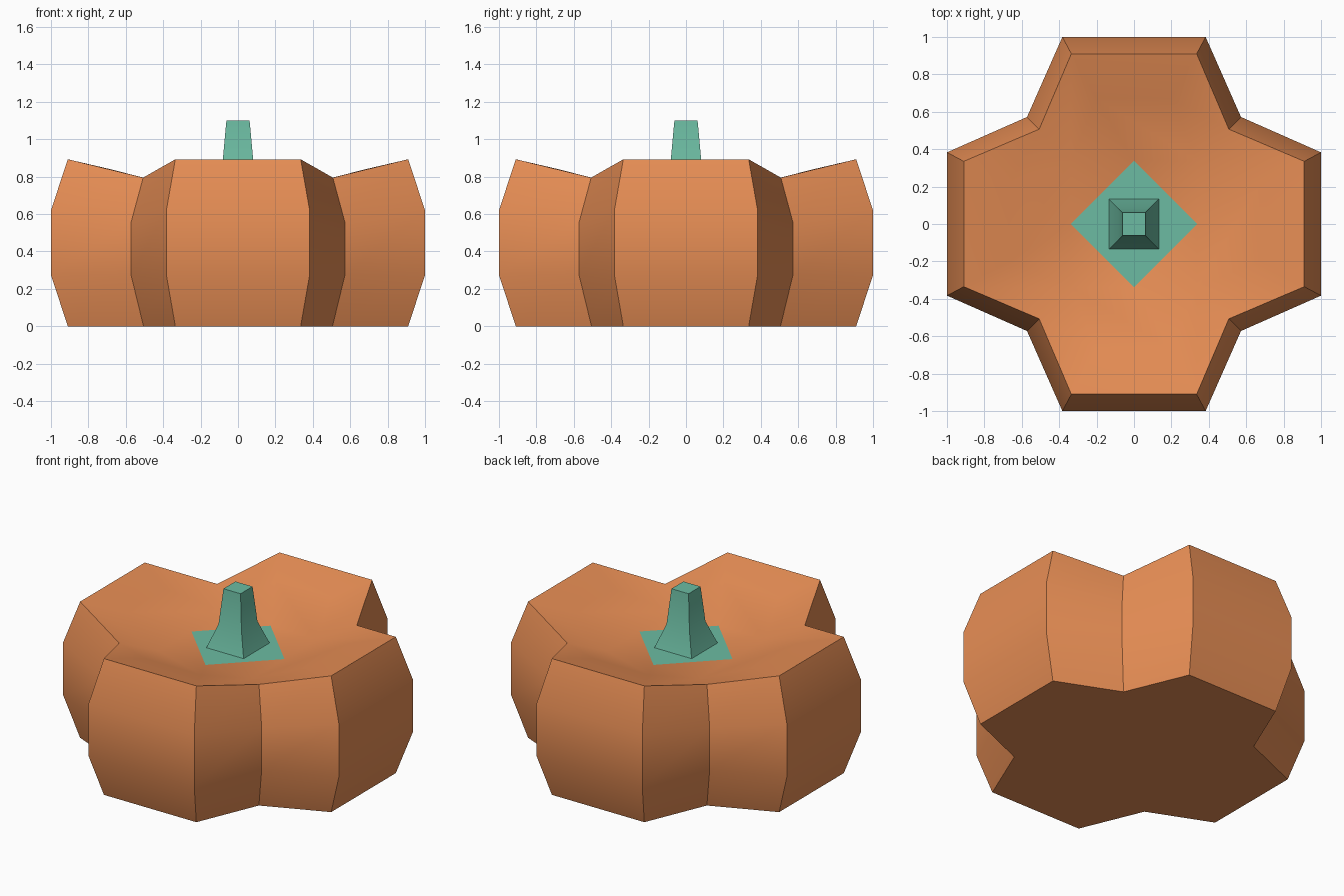
import bpy, bmesh, math

if "Cube" in bpy.data.objects:
    bpy.data.objects.remove(bpy.data.objects["Cube"])


def material(name, color):
    m = bpy.data.materials.new(name)
    m.diffuse_color = color
    m.use_nodes = True
    m.node_tree.nodes["Principled BSDF"].inputs["Base Color"].default_value = m.diffuse_color
    return m


def make_object(name, bm, mat):
    bmesh.ops.recalc_face_normals(bm, faces=bm.faces)
    me = bpy.data.meshes.new(name)
    bm.to_mesh(me)
    bm.free()
    me.materials.append(mat)
    ob = bpy.data.objects.new(name, me)
    bpy.context.collection.objects.link(ob)
    bpy.context.view_layer.objects.active = ob
    ob.select_set(True)
    bpy.ops.object.shade_smooth_by_angle(angle=math.radians(30))
    ob.select_set(False)
    return ob


def turn(p, k):
    x, y, z = p
    for _ in range(k):
        x, y = -y, x
    return (x, y, z)


def ring(bm, points):
    # repeat one quarter of a ring around the four sides
    return [bm.verts.new(turn(p, k)) for k in range(4) for p in points]


def bridge(bm, a, b):
    n = len(a)
    for i in range(n):
        j = (i + 1) % n
        bm.faces.new((a[i], a[j], b[j], b[i]))


orange = material("orange_skin", (0.8, 0.27, 0.09, 1))
green = material("green_stem", (0.15, 0.5, 0.36, 1))

SUNK = 0.722   # height of the sunken centre

# Gourd body: lobe half width, lobe reach, lobe z, valley reach, valley z
levels = [
    (0.335, 0.91, 0.0, 0.505, 0.0),
    (0.383, 1.00, 0.275, 0.572, 0.275),
    (0.383, 1.00, 0.62, 0.572, 0.555),
    (0.335, 0.91, 0.893, 0.507, 0.795),
    (0.20, 0.67, 0.837, 0.337, SUNK),
]
bm = bmesh.new()
rings = [ring(bm, [(-w, -r, z), (w, -r, z), (v, -v, vz)])
         for w, r, z, v, vz in levels]
for a, b in zip(rings, rings[1:]):
    bridge(bm, a, b)
bm.faces.new(rings[0])

# Sunken centre: inner lobe slopes and corner triangles around the diamond
top = rings[-1]
mids = ring(bm, [(0, -0.337, SUNK)])
for k in range(4):
    left, right, valley = top[3 * k], top[3 * k + 1], top[3 * k + 2]
    prev = top[3 * k - 1]
    bm.faces.new((left, right, valley, mids[k], prev))
    bm.faces.new((mids[k], valley, mids[(k + 1) % 4]))
make_object("gourd_body", bm, orange)

# Stem: flat diamond base, flared foot and tapered stalk
bm = bmesh.new()
bm.faces.new(ring(bm, [(0, -0.337, SUNK)]))
stem = [ring(bm, [(h, -h, z)]) for h, z in
        ((0.135, SUNK), (0.083, 0.87), (0.062, 1.10))]
for a, b in zip(stem, stem[1:]):
    bridge(bm, a, b)
bm.faces.new(stem[-1])
for f in bm.faces:
    if f.normal.z < 0:
        f.normal_flip()
make_object("stem", bm, green)
